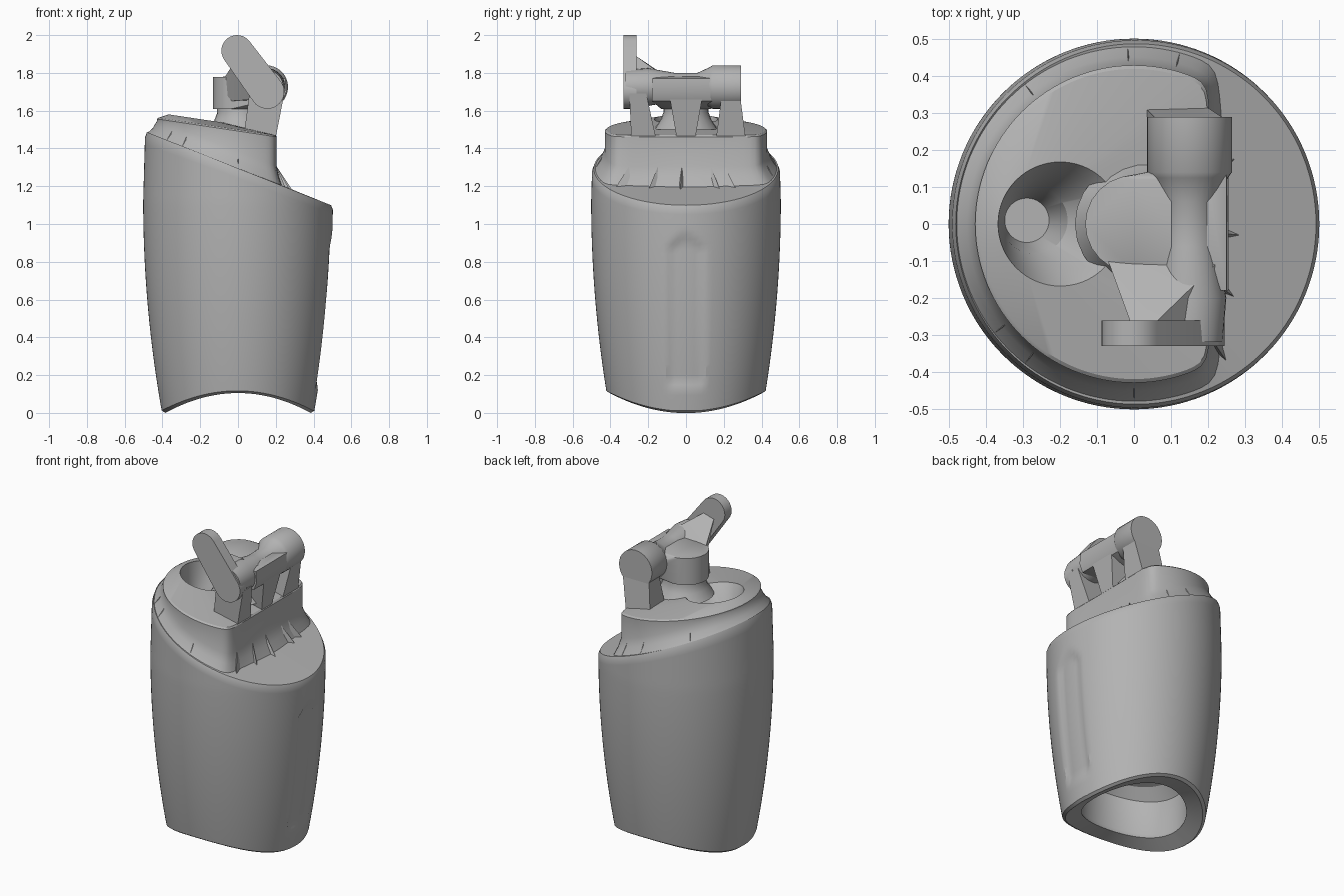
import bpy, bmesh, math
from mathutils import Vector

if "Cube" in bpy.data.objects:
    bpy.data.objects.remove(bpy.data.objects["Cube"])

grey = bpy.data.materials.new("plain grey")
grey.use_nodes = True
grey.diffuse_color = (0.45, 0.45, 0.45, 1)
grey.node_tree.nodes["Principled BSDF"].inputs["Base Color"].default_value = (0.45, 0.45, 0.45, 1)


def finish(bm, name, angle=35):
    bmesh.ops.recalc_face_normals(bm, faces=bm.faces)
    mesh = bpy.data.meshes.new(name)
    bm.to_mesh(mesh)
    bm.free()
    obj = bpy.data.objects.new(name, mesh)
    bpy.context.collection.objects.link(obj)
    mesh.materials.append(grey)
    bpy.ops.object.select_all(action="DESELECT")
    obj.select_set(True)
    bpy.context.view_layer.objects.active = obj
    bpy.ops.object.shade_smooth_by_angle(angle=math.radians(angle))
    return obj


def loft(name, rings, angle=35):
    """Skin a list of equal-length rings and cap both ends."""
    bm = bmesh.new()
    rows = [[bm.verts.new(p) for p in ring] for ring in rings]
    n = len(rows[0])
    for a, b in zip(rows, rows[1:]):
        for i in range(n):
            j = (i + 1) % n
            bm.faces.new((a[i], a[j], b[j], b[i]))
    bm.faces.new(rows[0])
    bm.faces.new(rows[-1])
    return finish(bm, name, angle)


def hull(name, points):
    bm = bmesh.new()
    for p in points:
        bm.verts.new(p)
    bmesh.ops.convex_hull(bm, input=bm.verts)
    loose = [v for v in bm.verts if not v.link_faces]
    bmesh.ops.delete(bm, geom=loose, context="VERTS")
    return finish(bm, name, 30)


def rect(x0, x1, y0, y1, z):
    return [(x, y, z) for x in (x0, x1) for y in (y0, y1)]


def circle(cx, cy, r, z, n=24):
    return [(cx + r * math.cos(math.tau * i / n), cy + r * math.sin(math.tau * i / n), z)
            for i in range(n)]


# Surfaces that shape the barrel
N = 128
ANGLES = [math.tau * i / N for i in range(N)]


def radius(z):
    if z < 1.12:
        return 0.502 - 0.1 * (1 - z / 1.12) ** 2
    return 0.502 - 0.028 * (z - 1.12)


def shoulder(x):
    return 1.295 - 0.39 * x


def arch(x):
    return 0.105 * max(0, 1 - (x / 0.4) ** 2)


def collar_top(x):
    return 1.5 - 0.15 * x


def collar_radius(t):
    inv = 0.43 ** -16
    if math.cos(t) > 0.01:
        inv += (0.205 / math.cos(t)) ** -16
    return inv ** (-1 / 16)


def step(a, b, v):
    k = min(1, max(0, (v - a) / (b - a)))
    return k * k * (3 - 2 * k)


def barrel_ring(f, inset=0):
    ring = []
    for t in ANGLES:
        r = 0.45
        for _ in range(4):
            x = r * math.cos(t)
            z = arch(x) + (shoulder(x) - arch(x)) * f
            r = radius(z)
        # shallow finger groove on the +x side
        if math.cos(t) > 0:
            y = abs(r * math.sin(t))
            width = 0.105 * min(1, max(0.05, (0.99 - z) / 0.12))
            r -= 0.016 * (1 - step(width - 0.03, width, y)) * step(0.12, 0.18, z) * (1 - step(0.88, 0.98, z))
        r -= inset
        ring.append((r * math.cos(t), r * math.sin(t), z))
    return ring


def cavity_ring(r, lift):
    return [(r * math.cos(t), r * math.sin(t), arch(r * math.cos(t)) + lift) for t in ANGLES]


def collar_ring(grow, rule):
    ring = []
    for t in ANGLES:
        r = collar_radius(t) + grow
        x = r * math.cos(t)
        ring.append((x, r * math.sin(t), rule(x)))
    return ring


def fillet_height(x, part=1):
    return shoulder(x) + part * min(0.09, 0.8 * (collar_top(x) - shoulder(x)))


# Barrel hollowed from below, slanted shoulder, D-shaped collar and a well
rings = [cavity_ring(r, h) for r, h in ((0.1, 0.32), (0.25, 0.3), (0.31, 0.25), (0.315, 0.04), (0.3, 0.005))]
rings += [barrel_ring(0, 0.016)]
rings += [barrel_ring(0.01 + 0.97 * i / 40) for i in range(41)]
rings += [barrel_ring(1, 0.009)]
rings += [collar_ring(0.05, shoulder),
          collar_ring(0.022, lambda x: fillet_height(x, 0.45)),
          collar_ring(0, fillet_height),
          collar_ring(0, lambda x: collar_top(x) - 0.008),
          collar_ring(-0.01, collar_top)]
rings += [[(x, y, collar_top(x) + 0.025) for x, y, _ in circle(-0.2, 0, 0.168, 0, N)],
          circle(-0.27, 0.01, 0.09, 1.42, N), circle(-0.29, 0.01, 0.06, 1.28, N)]
loft("barrel_body", rings, 30)

# Small fins where the collar meets the shoulder
for i, deg in enumerate((-56, -36, -6, 33, 45, 75, 92, 128, 218, 232, 270)):
    t = math.radians(deg)
    out, side = Vector((math.cos(t), math.sin(t), 0)), Vector((-math.sin(t), math.cos(t), 0))
    r = collar_radius(t)
    foot = out * min(r + 0.08, 0.48)
    wall = out * (r - 0.01)
    foot.z, base = shoulder(foot.x), shoulder(wall.x)
    tip = wall + Vector((0, 0, base + min(0.1, 0.8 * (collar_top(wall.x) - base))))
    wall.z = base - 0.02
    hull(f"collar_fin_{i + 1}", [foot, tip, wall + side * 0.035, wall - side * 0.035])

# Cross spindle, thick at both ends
AX, AZ = 0.15, 1.725
profile = ((-0.32, 0.09), (-0.2, 0.1), (-0.06, 0.075), (0.06, 0.075), (0.125, 0.105), (0.14, 0.115), (0.29, 0.115))
loft("cross_spindle", [[(AX + a, y, AZ + b) for a, b, _ in circle(0, 0, r, 0, 32)] for y, r in profile])

# Hub with a flat top, its flared column and the saddle to the spindle
loft("hub_column", [circle(0.01, 0, r, z) for r, z in ((0.17, 1.5), (0.135, 1.55), (0.12, 1.59), (0.12, 1.64))])
hull("hub_saddle", circle(0, 0, 0.132, 1.61) + circle(0, 0, 0.132, 1.778)
     + rect(0.14, 0.235, -0.18, 0.16, 1.65) + rect(0.14, 0.256, -0.18, 0.16, 1.7)
     + rect(0.14, 0.25, -0.18, 0.14, 1.77) + rect(0, 0.2, -0.13, 0.12, 1.782))

# Lever paddle: a flat capsule with round ends
low, high = Vector((0.155, 1.70)), Vector((-0.005, 1.917))
lean = math.atan2(high.y - low.y, high.x - low.x)
outline = []
for centre, r, start in ((high, 0.083, -90), (low, 0.09, 90)):
    for k in range(17):
        a = lean + math.radians(start + 180 * k / 16)
        outline.append((centre.x + r * math.cos(a), centre.y + r * math.sin(a)))
loft("lever_paddle", [[(x, y, z) for x, z in outline] for y in (-0.33, -0.262)])

# Gusset between lever and saddle
hull("lever_gusset", [(-0.01, -0.265, 1.87), (0.06, -0.265, 1.89), (0.2, -0.265, 1.76), (0.1, -0.265, 1.66),
                      (-0.07, -0.1, 1.778), (0.22, -0.11, 1.778), (0.22, -0.11, 1.66), (-0.06, -0.1, 1.65),
                      (0.04, -0.2, 1.815)])

# Posts carrying the spindle
for name, top, foot in (("front_post", (-0.3, -0.21), (-0.29, -0.16)),
                        ("back_post", (0.19, 0.285), (0.16, 0.315)),
                        ("middle_post", (-0.09, 0.09), (-0.05, 0.05))):
    hull(name, rect(0.06, 0.245, *top, 1.69) + rect(0.03, 0.2, *foot, 1.46))
